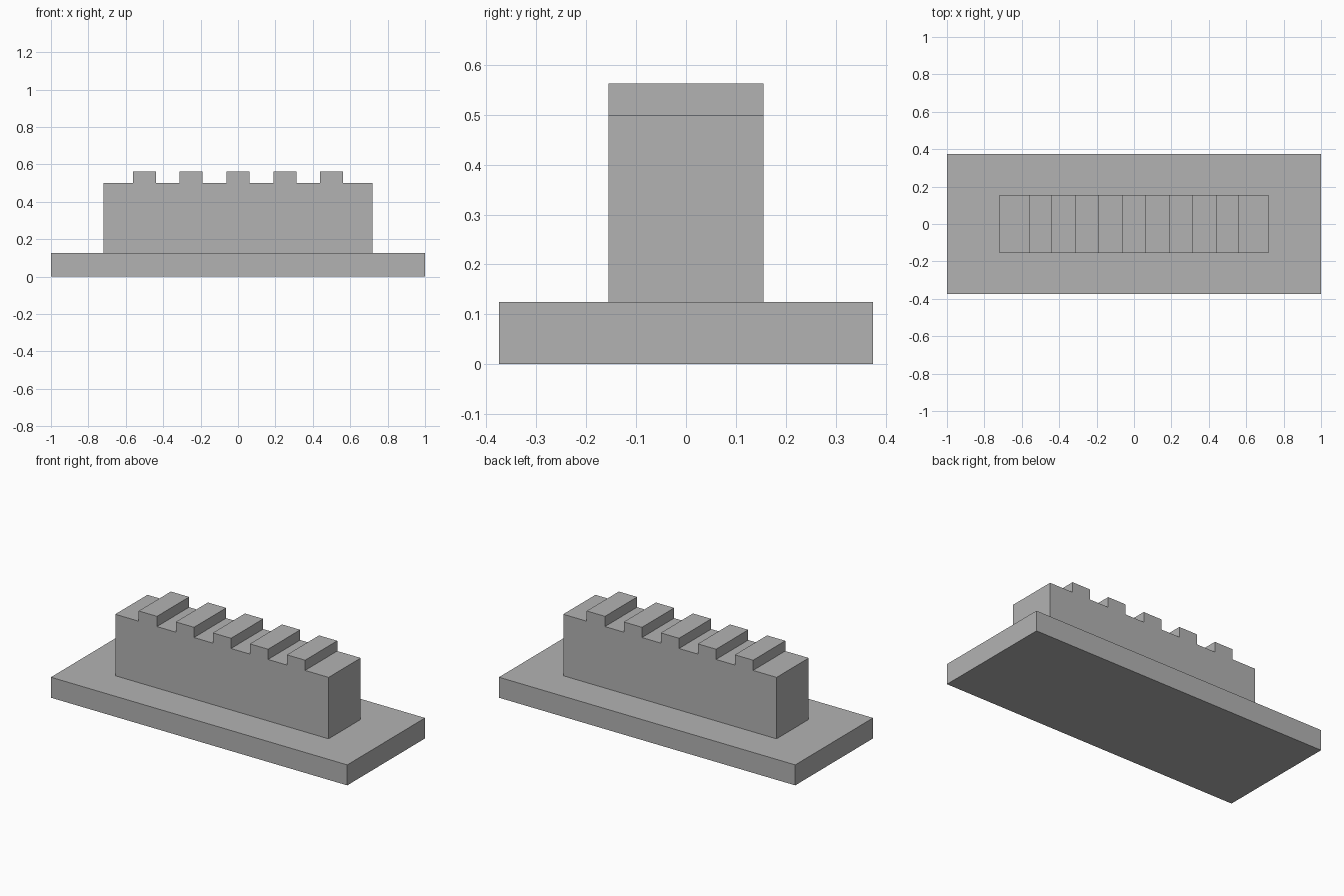
import bpy
import bmesh

cube = bpy.data.objects.get("Cube")
if cube:
    bpy.data.objects.remove(cube, do_unlink=True)

# Single flat grey
GREY = (0.45, 0.45, 0.45, 1)
grey = bpy.data.materials.new("plain_grey")
grey.use_nodes = True
grey.diffuse_color = GREY
grey.node_tree.nodes["Principled BSDF"].inputs["Base Color"].default_value = GREY


def extruded_profile(name, profile, depth):
    """Extrude an x-z outline along y, centred on y = 0."""
    bm = bmesh.new()
    face = bm.faces.new([bm.verts.new((x, -depth / 2, z)) for x, z in profile])
    result = bmesh.ops.extrude_face_region(bm, geom=[face])
    verts = [v for v in result["geom"] if isinstance(v, bmesh.types.BMVert)]
    bmesh.ops.translate(bm, verts=verts, vec=(0, depth, 0))
    bmesh.ops.recalc_face_normals(bm, faces=bm.faces)
    mesh = bpy.data.meshes.new(name)
    bm.to_mesh(mesh)
    bm.free()
    mesh.materials.append(grey)
    obj = bpy.data.objects.new(name, mesh)
    bpy.context.collection.objects.link(obj)
    return obj


# Flat base slab
BASE_TOP = 0.125
extruded_profile("base_slab", [(-1, 0), (1, 0), (1, BASE_TOP), (-1, BASE_TOP)], 0.75)

# Wall with five evenly spaced raised teeth along its top
HALF, WALL_TOP, TOOTH_TOP = 0.72, 0.5, 0.5625
SPACING, TOOTH_HALF = 0.25, 0.0615
outline = [(-HALF, BASE_TOP), (HALF, BASE_TOP), (HALF, WALL_TOP)]
for i in range(2, -3, -1):
    right, left = i * SPACING + TOOTH_HALF, i * SPACING - TOOTH_HALF
    outline += [(right, WALL_TOP), (right, TOOTH_TOP), (left, TOOTH_TOP), (left, WALL_TOP)]
outline.append((-HALF, WALL_TOP))
extruded_profile("toothed_wall", outline, 0.31)
